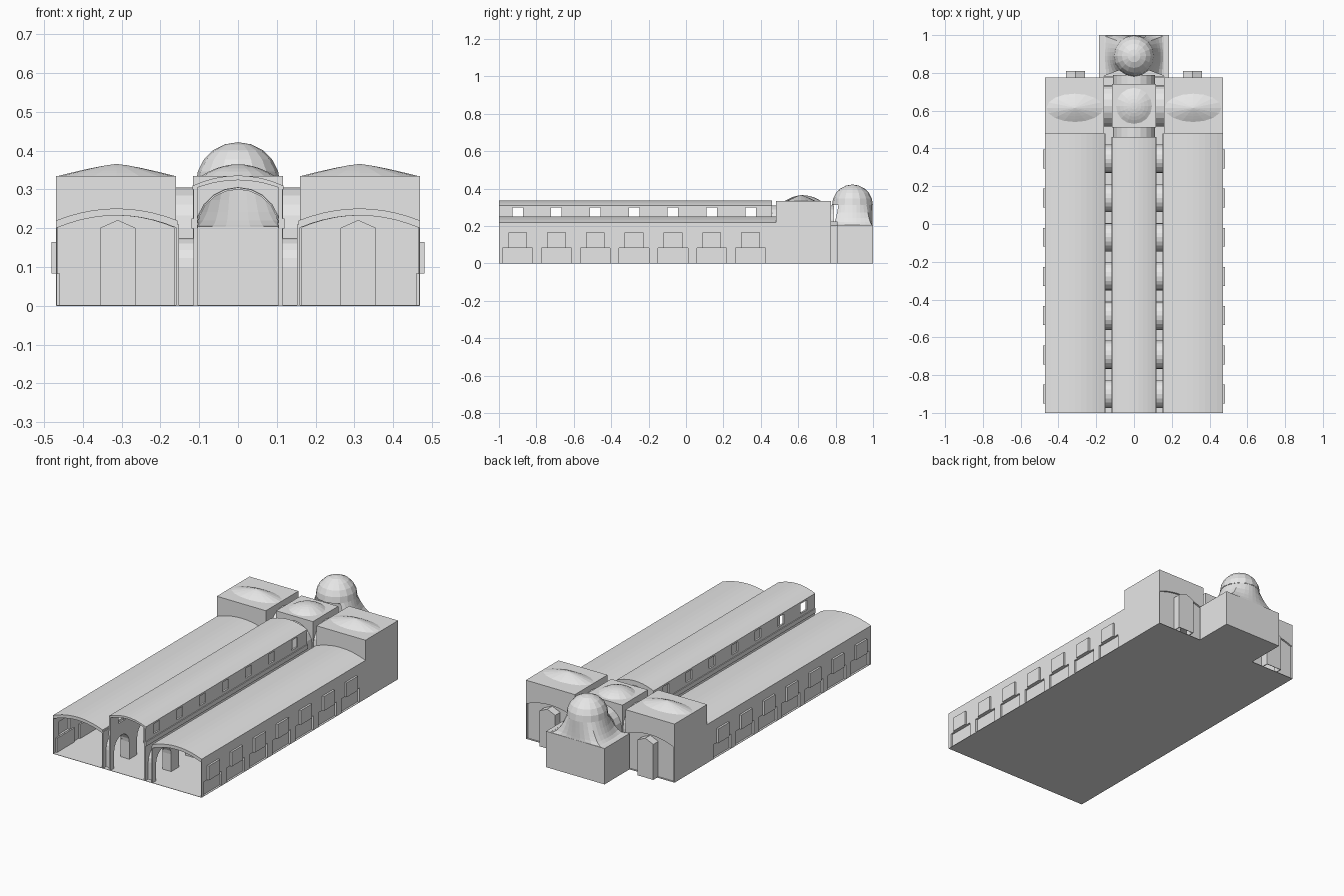
import bpy, bmesh, math

if "Cube" in bpy.data.objects:
    bpy.data.objects.remove(bpy.data.objects["Cube"], do_unlink=True)

STONE = (0.8, 0.8, 0.8, 1)
stone = bpy.data.materials.new("pale grey stone")
stone.use_nodes = True
stone.diffuse_color = STONE
stone.node_tree.nodes["Principled BSDF"].inputs["Base Color"].default_value = STONE
BAYS = [-0.9 + 0.2075 * i for i in range(7)]


def finish(name, bm):
    bmesh.ops.recalc_face_normals(bm, faces=bm.faces)
    mesh = bpy.data.meshes.new(name)
    bm.to_mesh(mesh)
    bm.free()
    mesh.materials.append(stone)
    ob = bpy.data.objects.new(name, mesh)
    bpy.context.collection.objects.link(ob)
    return ob


def prism(name, profile, axis, a, b, side=1):
    """Extrude a profile along x (profile is y, z) or y (profile is x, z)."""
    bm = bmesh.new()

    def ring(d):
        pts = [(d, u, v) if axis == "x" else (u, d, v) for u, v in profile]
        return [bm.verts.new((x * side, y, z)) for x, y, z in pts]
    r0, r1 = ring(a), ring(b)
    bm.faces.new(r0)
    bm.faces.new(r1)
    for i in range(len(r0)):
        j = (i + 1) % len(r0)
        bm.faces.new((r0[i], r0[j], r1[j], r1[i]))
    return finish(name, bm)


def box(name, x, y, z, side=1):
    return prism(name, [(x[0], z[0]), (x[1], z[0]), (x[1], z[1]), (x[0], z[1])],
                 "y", y[0], y[1], side)


def tray(name, x, y, z, open_x, side):
    """Thin box with the face at open_x missing."""
    ob = box(name, x, y, z, side)
    bm = bmesh.new()
    bm.from_mesh(ob.data)
    gone = [f for f in bm.faces if abs(f.calc_center_median().x - open_x * side) < 1e-4]
    bmesh.ops.delete(bm, geom=gone, context="FACES")
    bm.to_mesh(ob.data)
    bm.free()


def arc(c, half, spring, rise, n=10):
    """Half ellipse from left to right."""
    return [(c - half * math.cos(math.pi * i / n), spring + rise * math.sin(math.pi * i / n))
            for i in range(n + 1)]


def shallow(c, half, edge, rise, n=10):
    """Shallow segmental curve from left to right."""
    return [(c + half * t, edge + rise * (1 - t * t))
            for t in (2 * i / n - 1 for i in range(n + 1))]


def opening(c, half, spring, rise):
    return [(c - half, 0)] + arc(c, half, spring, rise) + [(c + half, 0)]


def pierced(lo, hi, top, holes):
    """Wall profile with openings standing on the ground."""
    return [(lo, 0)] + [p for h in holes for p in h] + [(hi, 0), (hi, top), (lo, top)]


def arch_shell(name, axis, a, b, c, half, spring, rise, side=1, t=0.006):
    outer = opening(c, half, spring, rise)
    inner = opening(c, half - t, spring, rise - t)
    prism(name, outer + inner[::-1], axis, a, b, side)


def cap(name, c, size, power, n=16, rings=5):
    """Low swelling roof built from shrinking rings."""
    bm = bmesh.new()
    loops = []
    for k in range(rings):
        r = 1 - k / rings
        loops.append([bm.verts.new((c[0] + size[0] * r * math.cos(2 * math.pi * i / n),
                                    c[1] + size[1] * r * math.sin(2 * math.pi * i / n),
                                    c[2] + size[2] * (1 - r ** power))) for i in range(n)])
    tip = bm.verts.new((c[0], c[1], c[2] + size[2]))
    for i in range(n):
        j = (i + 1) % n
        for lo, hi in zip(loops, loops[1:]):
            bm.faces.new((lo[i], lo[j], hi[j], hi[i]))
        bm.faces.new((loops[-1][i], loops[-1][j], tip))
    finish(name, bm)


# Floors
box("floor", (-0.47, 0.47), (-1, 0.775), (0, 0.002))
box("apse_floor", (-0.185, 0.185), (0.775, 1), (0, 0.002))

# Nave roof and its end wall
prism("nave_roof", shallow(0, 0.117, 0.31, 0.026) + shallow(0, 0.117, 0.3, 0.024)[::-1],
      "y", -1, 0.46)
end_wall = [(-0.115, 0)] + opening(0, 0.108, 0.2, 0.105) + [(0.115, 0)]
prism("nave_end_wall", end_wall + shallow(0, 0.115, 0.305, 0.026)[::-1], "y", 0.45, 0.46)

for s, hand in ((1, "left"), (-1, "right")):
    # Nave arcade, window band and ledge
    arches = [opening(y, 0.068, 0.1, 0.068) for y in BAYS]
    prism(hand + "_nave_arcade", pierced(-1, 0.46, 0.243, arches), "x", 0.105, 0.115, s)
    edges = [-1] + [y + d for y in BAYS for d in (-0.028, 0.028)] + [0.46]
    for lo, hi in zip(edges[::2], edges[1::2]):
        box(hand + "_nave_window_pier", (0.105, 0.115), (lo, hi), (0.243, 0.306), s)
    box(hand + "_nave_ledge", (0.115, 0.12), (-1, 0.46), (0.2, 0.225), s)

    # Aisle arcade, passages and roof
    prism(hand + "_aisle_arcade", pierced(-1, 0.48, 0.21, arches), "x", 0.152, 0.16, s)
    for y in BAYS:
        arch_shell(hand + "_passage", "x", 0.115, 0.152, y, 0.075, 0.1, 0.075, s)
    prism(hand + "_aisle_roof", shallow(0.313, 0.157, 0.22, 0.031)
          + shallow(0.313, 0.157, 0.2, 0.033)[::-1], "y", -1, 0.48, s)

    # Aisle outer wall with low niches and bay windows
    niches = [[(y - 0.08, 0), (y - 0.08, 0.083), (y + 0.08, 0.083), (y + 0.08, 0)] for y in BAYS]
    prism(hand + "_outer_wall_base", pierced(-1, 0.48, 0.085, niches), "x", 0.467, 0.47, s)
    edges = [-1] + [y + d for y in BAYS for d in (-0.05, 0.05)] + [0.48]
    for lo, hi in zip(edges[::2], edges[1::2]):
        box(hand + "_outer_wall_pier", (0.467, 0.47), (lo, hi), (0.085, 0.165), s)
    box(hand + "_outer_wall_top", (0.467, 0.47), (-1, 0.48), (0.165, 0.205), s)
    for y in BAYS:
        tray(hand + "_niche", (0.459, 0.47), (y - 0.08, y + 0.08), (0, 0.083), 0.47, s)
        tray(hand + "_bay_window", (0.468, 0.481), (y - 0.05, y + 0.05), (0.083, 0.165), 0.468, s)

    # Transept walls and roof
    box(hand + "_transept_side", (0.465, 0.47), (0.48, 0.775), (0, 0.335), s)
    prism(hand + "_transept_inner_wall",
          pierced(0.48, 0.775, 0.335, [opening(0.625, 0.105, 0.2, 0.1)]), "x", 0.16, 0.165, s)
    above = shallow(0.315, 0.155, 0.2, 0.033) + [(0.47, 0.335), (0.16, 0.335)]
    prism(hand + "_transept_front", above, "y", 0.48, 0.485, s)
    prism(hand + "_transept_back_upper", above, "y", 0.76, 0.775, s)
    box(hand + "_transept_roof", (0.16, 0.47), (0.48, 0.775), (0.33, 0.335), s)
    cap(hand + "_transept_swell", (0.313 * s, 0.615, 0.335), (0.15, 0.075, 0.031), 1.25)

    # Pointed alcove in the transept back wall
    alcove = [(0.265, 0), (0.265, 0.2), (0.31, 0.22), (0.355, 0.2), (0.355, 0)]
    prism(hand + "_transept_back_lower", [(0.16, 0)] + alcove + [(0.47, 0)]
          + shallow(0.315, 0.155, 0.2, 0.033)[::-1], "y", 0.76, 0.765, s)
    skin = [(0.26, 0), (0.26, 0.203), (0.31, 0.225), (0.36, 0.203), (0.36, 0)]
    prism(hand + "_alcove_shell", skin + alcove[::-1], "y", 0.762, 0.81, s)
    prism(hand + "_alcove_back", skin, "y", 0.807, 0.81, s)

    # Vault linking crossing and transept
    arch_shell(hand + "_link_vault", "x", 0.115, 0.162, 0.625, 0.11, 0.2, 0.105, s)

    # Crossing side wall
    prism(hand + "_crossing_wall",
          pierced(0.51, 0.74, 0.335, [opening(0.625, 0.104, 0.2, 0.099)]), "x", 0.11, 0.116, s)

    # Apse sides
    box(hand + "_apse_side", (0.18, 0.185), (0.78, 1), (0, 0.205), s)
    box(hand + "_apse_front", (0.11, 0.185), (0.775, 0.782), (0, 0.205), s)
    box(hand + "_apse_top", (0.16, 0.185), (0.78, 1), (0.2, 0.205), s)

# Crossing
for name, a in (("crossing_front", 0.51), ("crossing_back", 0.734)):
    prism(name, pierced(-0.116, 0.116, 0.335, [opening(0, 0.104, 0.2, 0.1)]), "y", a, a + 0.006)
box("crossing_roof", (-0.116, 0.116), (0.51, 0.74), (0.33, 0.335))
cap("crossing_dome", (0, 0.625, 0.335), (0.095, 0.095, 0.03), 2)
arch_shell("nave_link_vault", "y", 0.455, 0.515, 0, 0.112, 0.2, 0.11)
arch_shell("apse_link_vault", "y", 0.735, 0.79, 0, 0.112, 0.2, 0.11)
box("apse_back", (-0.185, 0.185), (0.995, 1), (0, 0.205))

# Flared drum from the rectangular apse up to the round dome, open to the crossing
bm = bmesh.new()
N, rows = 32, []
for k in range(6):
    f = k / 5
    row = []
    for i in range(N):
        c, d = math.cos(2 * math.pi * i / N), math.sin(2 * math.pi * i / N)
        q = max(abs(c), abs(d))
        x = 0.165 * c / q * (1 - f) + 0.106 * c * f
        y = 0.109 * d / q * (1 - f) + 0.106 * d * f
        row.append(bm.verts.new((x, 0.89 + y, 0.203 + 0.11 * f * f)))
    rows.append(row)
for lo, hi in zip(rows, rows[1:]):
    for i in range(N):
        j = (i + 1) % N
        if not 5 * N // 8 <= i < 7 * N // 8:
            bm.faces.new((lo[i], lo[j], hi[j], hi[i]))
finish("apse_drum", bm)

# Apse dome
bm = bmesh.new()
bmesh.ops.create_uvsphere(bm, u_segments=16, v_segments=10, radius=0.109)
bmesh.ops.delete(bm, geom=[v for v in bm.verts if v.co.z < -0.001], context="VERTS")
bmesh.ops.translate(bm, verts=bm.verts, vec=(0, 0.89, 0.313))
finish("apse_dome", bm)
